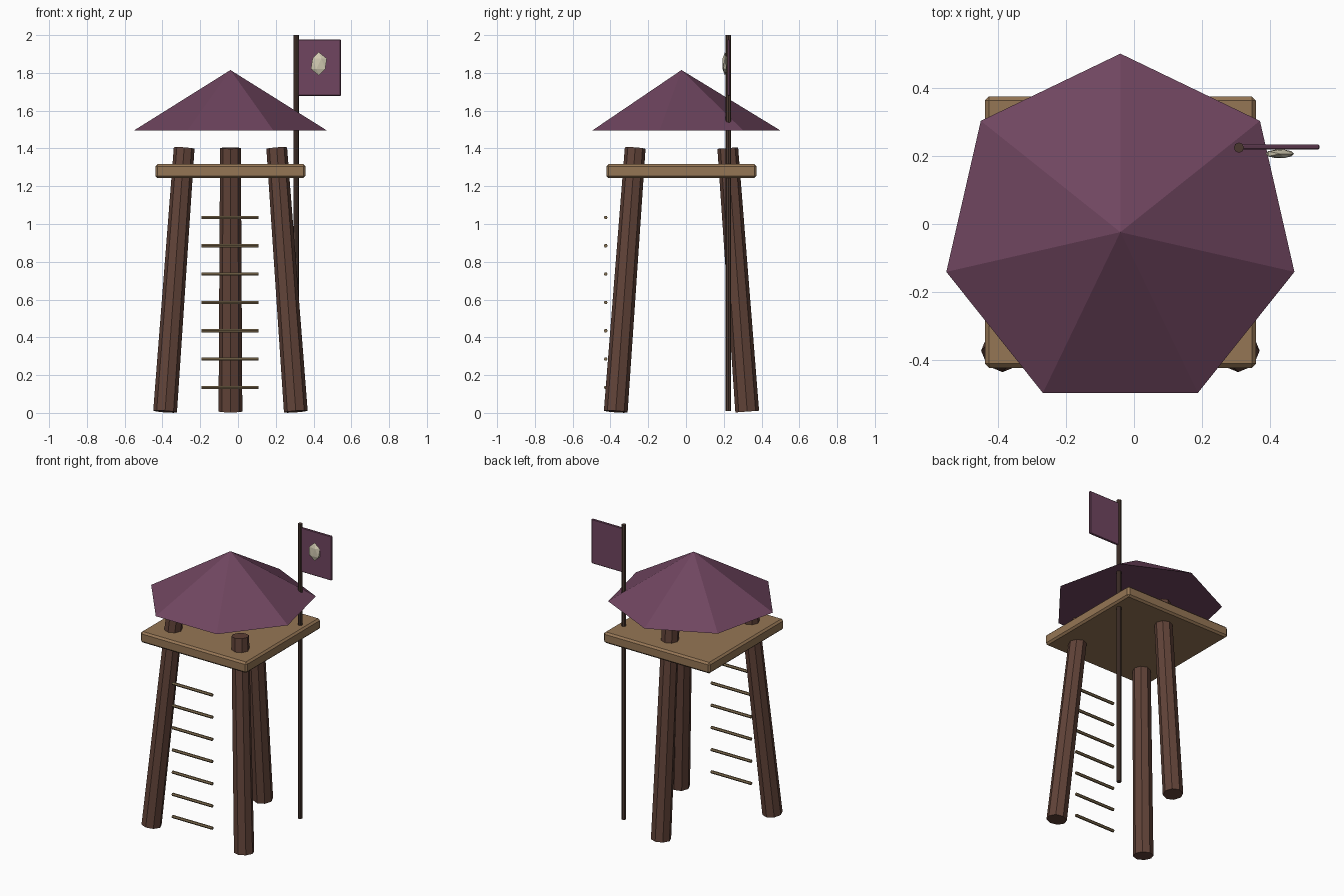
import bpy
from math import radians
from mathutils import Vector

if "Cube" in bpy.data.objects:
    bpy.data.objects.remove(bpy.data.objects["Cube"])

CX, CY = -0.04, -0.024  # tower axis


def material(name, rgb):
    m = bpy.data.materials.new(name)
    m.diffuse_color = (*rgb, 1)
    m.use_nodes = True
    m.node_tree.nodes["Principled BSDF"].inputs["Base Color"].default_value = m.diffuse_color
    return m


TIMBER = material("dark_timber", (0.12, 0.056, 0.04))
PLANK = material("plank", (0.30, 0.18, 0.09))
RUNG = material("rung_wood", (0.22, 0.155, 0.08))
POLE = material("pole_wood", (0.07, 0.04, 0.03))
CLOTH = material("purple_cloth", (0.16, 0.06, 0.115))
BONE = material("bone", (0.65, 0.6, 0.45))


def finish(name, mat):
    ob = bpy.context.object
    ob.name = name
    ob.data.materials.append(mat)
    return ob


def rod(name, a, b, r1, r2, sides, mat):
    """Tapered prism running from a to b."""
    a, b = Vector(a), Vector(b)
    d = b - a
    bpy.ops.mesh.primitive_cone_add(vertices=sides, radius1=r1, radius2=r2, depth=d.length,
                                    location=(a + b) / 2)
    ob = finish(name, mat)
    ob.rotation_mode = 'QUATERNION'
    ob.rotation_quaternion = Vector((0, 0, 1)).rotation_difference(d)
    return ob


def box(name, centre, size, bevel, mat):
    bpy.ops.mesh.primitive_cube_add(size=1, location=centre)
    ob = finish(name, mat)
    ob.scale = size
    bpy.ops.object.transform_apply(location=False, rotation=False, scale=True)
    mod = ob.modifiers.new("bevel", 'BEVEL')
    mod.width = bevel
    mod.segments = 1
    return ob


# Three splayed legs: two in front, one at the back
for name, sx, sy in (("front_left_leg", -1, -1), ("front_right_leg", 1, -1), ("back_leg", 0, 1)):
    rod(name, (CX + 0.346 * sx, CY + 0.348 * sy, 0.007),
        (CX + 0.245 * sx, CY + 0.245 * sy, 1.402), 0.063, 0.055, 8, TIMBER)

# Platform
box("platform", (CX, CY, 1.28), (0.796, 0.796, 0.074), 0.012, PLANK)

# Seven-sided roof
bpy.ops.mesh.primitive_cone_add(vertices=7, radius1=0.524, radius2=0, depth=0.32,
                                location=(CX, CY, 1.655))
finish("roof", CLOTH)

# Ladder rungs
for i in range(7):
    z = 0.135 + 0.15 * i
    rod(f"rung_{i + 1}", (-0.192, -0.425, z), (0.108, -0.425, z), 0.01, 0.01, 6, RUNG)

# Flag pole, flag and emblem
rod("flag_pole", (0.308, 0.224, 0.01), (0.308, 0.224, 2.0), 0.015, 0.015, 8, POLE)
box("flag", (0.427, 0.226, 1.828), (0.236, 0.014, 0.3), 0.004, CLOTH)
bpy.ops.mesh.primitive_ico_sphere_add(subdivisions=1, radius=1, location=(0.428, 0.206, 1.848))
finish("flag_emblem", BONE).scale = (0.047, 0.0145, 0.062)
